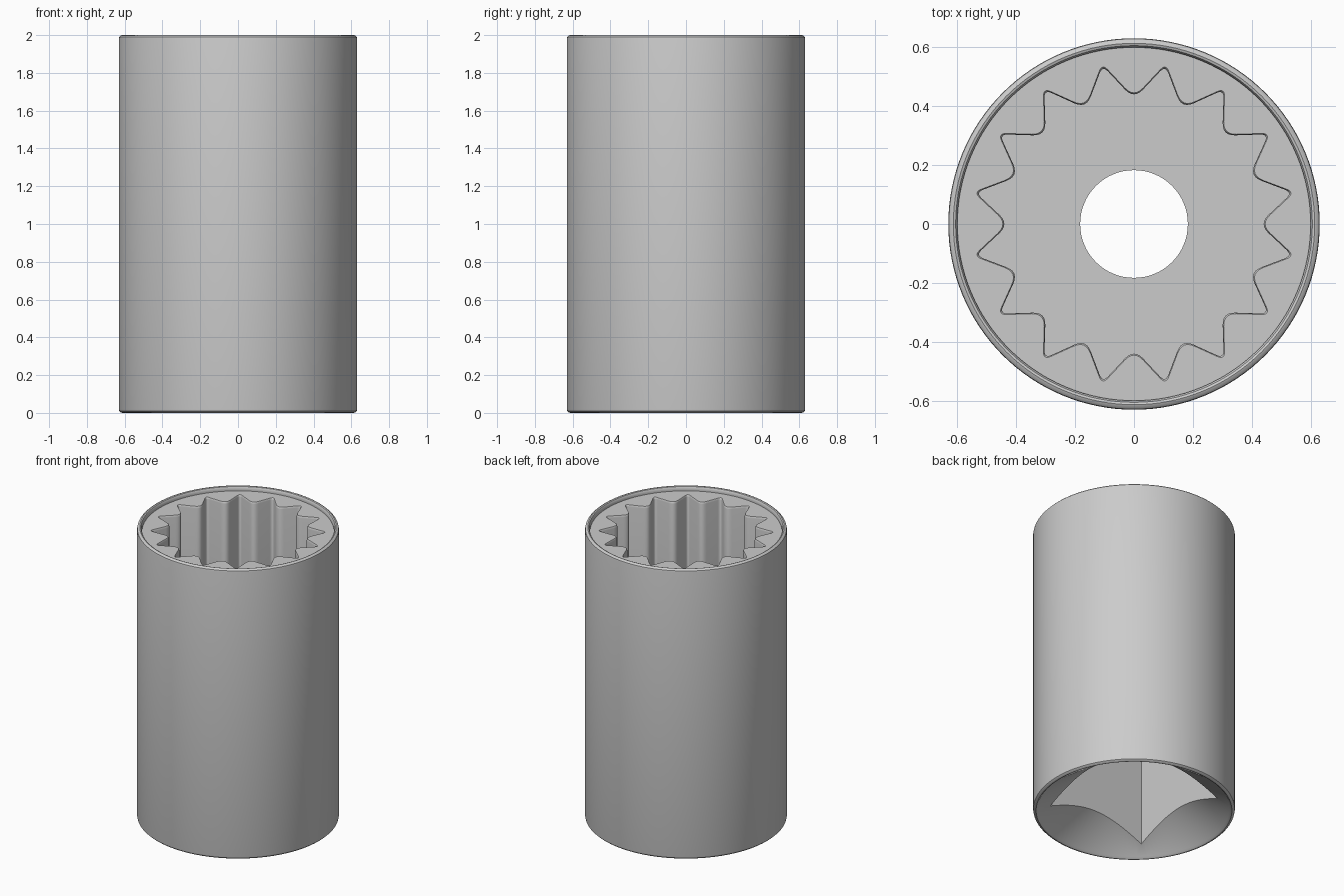
import bpy, bmesh, math
from mathutils import Vector

if "Cube" in bpy.data.objects:
    bpy.data.objects.remove(bpy.data.objects["Cube"])

SEG = 128


def make_object(name, bm):
    bmesh.ops.recalc_face_normals(bm, faces=bm.faces)
    mesh = bpy.data.meshes.new(name)
    bm.to_mesh(mesh)
    bm.free()
    ob = bpy.data.objects.new(name, mesh)
    bpy.context.collection.objects.link(ob)
    return ob


def lathe(name, profile):
    bm = bmesh.new()
    verts = [bm.verts.new((r, 0, z)) for r, z in profile]
    edges = [bm.edges.new(p) for p in zip(verts, verts[1:])]
    bmesh.ops.spin(bm, geom=verts + edges, axis=(0, 0, 1), cent=(0, 0, 0),
                   angle=2 * math.pi, steps=SEG, use_duplicate=False)
    bmesh.ops.remove_doubles(bm, verts=bm.verts, dist=1e-5)
    return make_object(name, bm)


def prism(name, outline, levels):
    # levels: (height, scale) pairs for successive loops
    bm = bmesh.new()
    loops = [[bm.verts.new((x * s, y * s, z)) for x, y in outline] for z, s in levels]
    n = len(outline)
    for a, b in zip(loops, loops[1:]):
        for i in range(n):
            j = (i + 1) % n
            bm.faces.new((a[i], a[j], b[j], b[i]))
    bm.faces.new(loops[0][::-1])
    bm.faces.new(loops[-1])
    return make_object(name, bm)


def polar(r, a):
    return Vector((r * math.cos(a), r * math.sin(a)))


def spline_outline(teeth=16, r_in=0.424, r_out=0.549):
    step = math.pi / teeth
    pts = [polar(r_out if i % 2 else r_in, i * step) for i in range(2 * teeth)]
    out = []
    for i, p in enumerate(pts):
        d = 0.028 if i % 2 else 0.045
        a = p + (pts[i - 1] - p).normalized() * d
        b = p + (pts[(i + 1) % len(pts)] - p).normalized() * d
        for k in range(7):
            t = k / 6
            out.append(a * (1 - t) ** 2 + p * 2 * t * (1 - t) + b * t * t)
    return out


# Round body: raised rounded lip on top, countersink underneath
body = lathe("socket_body", [
    (0, 0.40), (0.597, 0.013), (0.604, 0.004), (0.612, 0), (0.622, 0.003),
    (0.629, 0.010), (0.631, 0.02), (0.631, 1.98), (0.629, 1.99), (0.622, 1.997),
    (0.614, 2.0), (0.606, 1.997), (0.602, 1.99), (0.60, 1.98), (0.60, 1.97), (0, 1.97)])

# Toothed recess from above, with a softened mouth
teeth = prism("toothed_recess_cutter", spline_outline(),
              [(1.1, 1), (1.957, 1), (1.967, 1.006), (1.972, 1.016), (2.1, 1.016)])

# Square drive hole from below
h = 0.371
square = prism("square_drive_cutter", [(-h, -h), (h, -h), (h, h), (-h, h)],
               [(-0.1, 1), (0.8, 1)])

# Round through hole in the web
bore = prism("bore_cutter", [polar(0.183, 2 * math.pi * i / 64) for i in range(64)],
             [(0.6, 1), (1.3, 1)])

bpy.context.view_layer.objects.active = body
for cutter in (teeth, square, bore):
    mod = body.modifiers.new(cutter.name, 'BOOLEAN')
    mod.operation = 'DIFFERENCE'
    mod.solver = 'EXACT'
    mod.object = cutter
    bpy.ops.object.modifier_apply(modifier=mod.name)
    bpy.data.objects.remove(cutter)

bpy.ops.object.select_all(action='DESELECT')
body.select_set(True)
bpy.ops.object.shade_smooth_by_angle(angle=math.radians(32))
